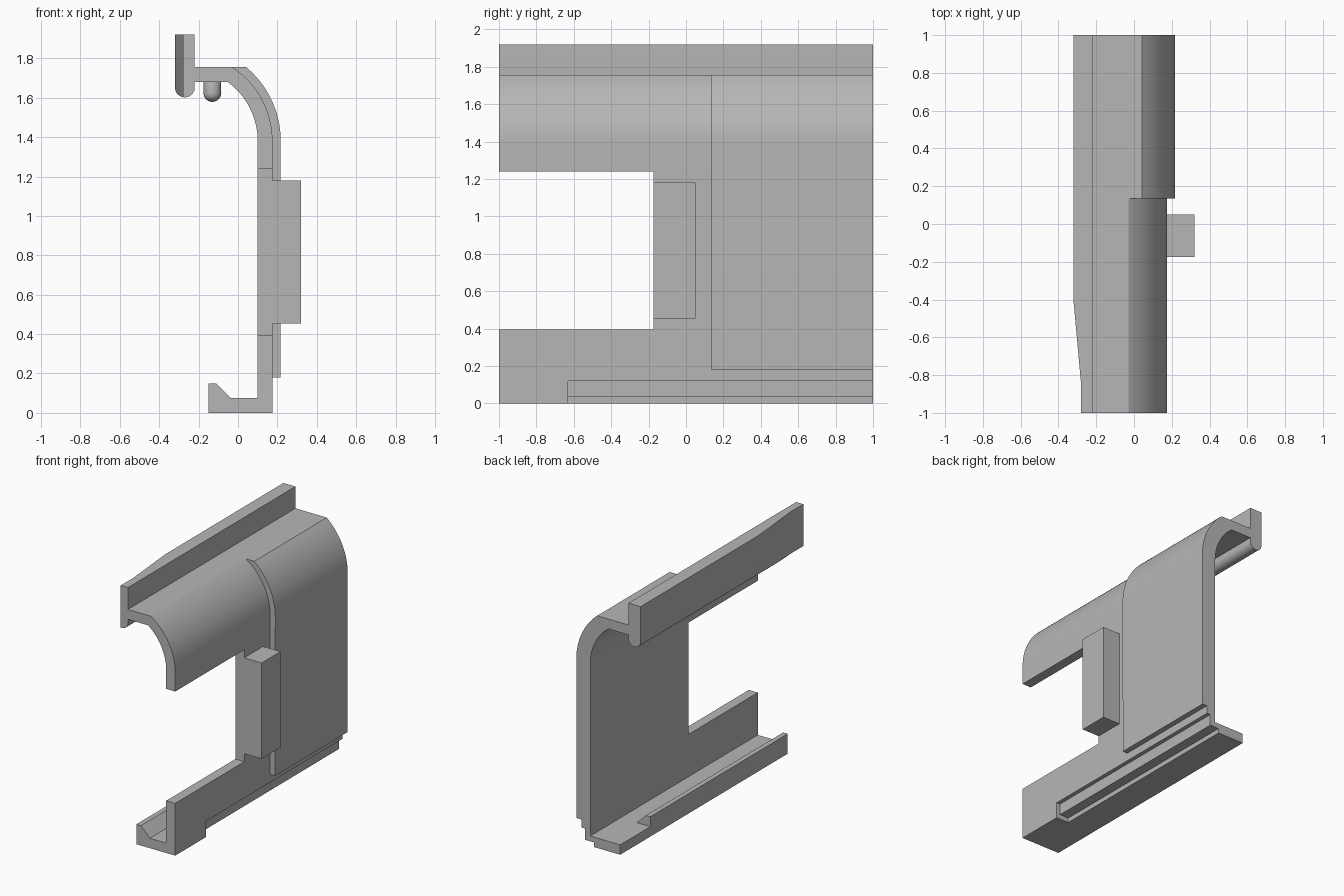
import bpy, bmesh, math
from mathutils import Vector

if "Cube" in bpy.data.objects:
    bpy.data.objects.remove(bpy.data.objects["Cube"])

grey = bpy.data.materials.new("plain grey")
grey.use_nodes = True
grey.diffuse_color = (0.47, 0.47, 0.47, 1)
grey.node_tree.nodes["Principled BSDF"].inputs["Base Color"].default_value = grey.diffuse_color


def extrude(name, outline, start, end, axis="y"):
    """Extrude an (x, z) outline along y, or an (x, y) outline along z."""
    bm = bmesh.new()
    place = (lambda a, b: (a, start, b)) if axis == "y" else (lambda a, b: (a, b, start))
    face = bm.faces.new([bm.verts.new(place(a, b)) for a, b in outline])
    out = bmesh.ops.extrude_face_region(bm, geom=[face])
    move = Vector((0, end - start, 0)) if axis == "y" else Vector((0, 0, end - start))
    bmesh.ops.translate(bm, vec=move, verts=[v for v in out["geom"] if isinstance(v, bmesh.types.BMVert)])
    bmesh.ops.recalc_face_normals(bm, faces=bm.faces)
    mesh = bpy.data.meshes.new(name)
    bm.to_mesh(mesh)
    bm.free()
    mesh.materials.append(grey)
    obj = bpy.data.objects.new(name, mesh)
    bpy.context.collection.objects.link(obj)
    return obj


def rect(x0, x1, z0, z1):
    return [(x0, z0), (x1, z0), (x1, z1), (x0, z1)]


def arc(cx, cz, r, a0, a1, n=20):
    return [(cx + r * math.cos(a0 + (a1 - a0) * i / n),
             cz + r * math.sin(a0 + (a1 - a0) * i / n)) for i in range(n + 1)]


def select(obj):
    bpy.ops.object.select_all(action="DESELECT")
    obj.select_set(True)
    bpy.context.view_layer.objects.active = obj


def cut(obj, cutter):
    mod = obj.modifiers.new("cut", "BOOLEAN")
    mod.operation = "DIFFERENCE"
    mod.solver = "EXACT"
    mod.object = cutter
    select(obj)
    bpy.ops.object.modifier_apply(modifier=mod.name)
    bpy.data.objects.remove(cutter)


def smooth(obj):
    select(obj)
    bpy.ops.object.shade_smooth_by_angle(angle=math.radians(25))


# Shared centre and radii of the curved shoulder
CX, CZ = -0.272, 1.38
TOP, UNDER = 1.755, 1.68
INNER, OUTER, THICK = 0.372, 0.447, 0.489


def shoulder(r, z):
    """Arc from the vertical wall up to height z."""
    return arc(CX, CZ, r, 0, math.asin((z - CZ) / r))


# Main shell: floor, lip, wall, shoulder and shelf
shell = extrude("main_shell",
                [(-0.15, 0), (0.175, 0)] + shoulder(OUTER, TOP)
                + [(-0.23, TOP), (-0.23, UNDER)] + shoulder(INNER, UNDER)[::-1]
                + [(0.1, 0.075), (-0.037, 0.075), (-0.112, 0.15), (-0.15, 0.15)], -1, 1)
cut(shell, extrude("window_cutter", rect(0, 0.3, 0.395, 1.24), -1.2, -0.175))
cut(shell, extrude("lip_cutter", rect(-0.3, 0, 0.075, 0.3), 0.64, 1.2))
# Stepped rebate along the lower outside edge
cut(shell, extrude("rebate_cutter", [(0.07, -0.1), (0.3, -0.1), (0.3, 0.12), (0.145, 0.12),
                                     (0.145, 0.035), (0.07, 0.035)], -0.63, 1.2))
smooth(shell)

# Thicker outer panel over the rear half
panel = extrude("outer_panel", [(0.17, 0.18), (0.215, 0.18)] + shoulder(THICK, TOP)
                + shoulder(OUTER - 0.004, TOP)[::-1], 0.135, 1)
smooth(panel)

# Upright rail with rounded underside, tapering at the front
rail = extrude("top_rail", [(-0.22, 1.92), (-0.32, 1.92)]
               + arc(-0.27, 1.652, 0.05, math.pi, 2 * math.pi), -1, 1)
cut(rail, extrude("taper_cutter", [(-0.32, -0.41), (-0.28, -0.85), (-0.28, -1.2),
                                   (-0.5, -1.2), (-0.5, -0.41)], 1.4, 2.1, "z"))
smooth(rail)

# Side block beside the window
extrude("side_block", rect(0.17, 0.32, 0.455, 1.18), -0.175, 0.05)

# Round-ended pin beneath the shelf
bm = bmesh.new()
bmesh.ops.create_uvsphere(bm, u_segments=24, v_segments=16, radius=0.045)
for v in bm.verts:
    if v.co.z > 0.001:
        v.co.z += 0.05
mesh = bpy.data.meshes.new("shelf_pin")
bm.to_mesh(mesh)
bm.free()
mesh.materials.append(grey)
pin = bpy.data.objects.new("shelf_pin", mesh)
pin.location = (-0.13, 0, 1.624)
bpy.context.collection.objects.link(pin)
smooth(pin)
